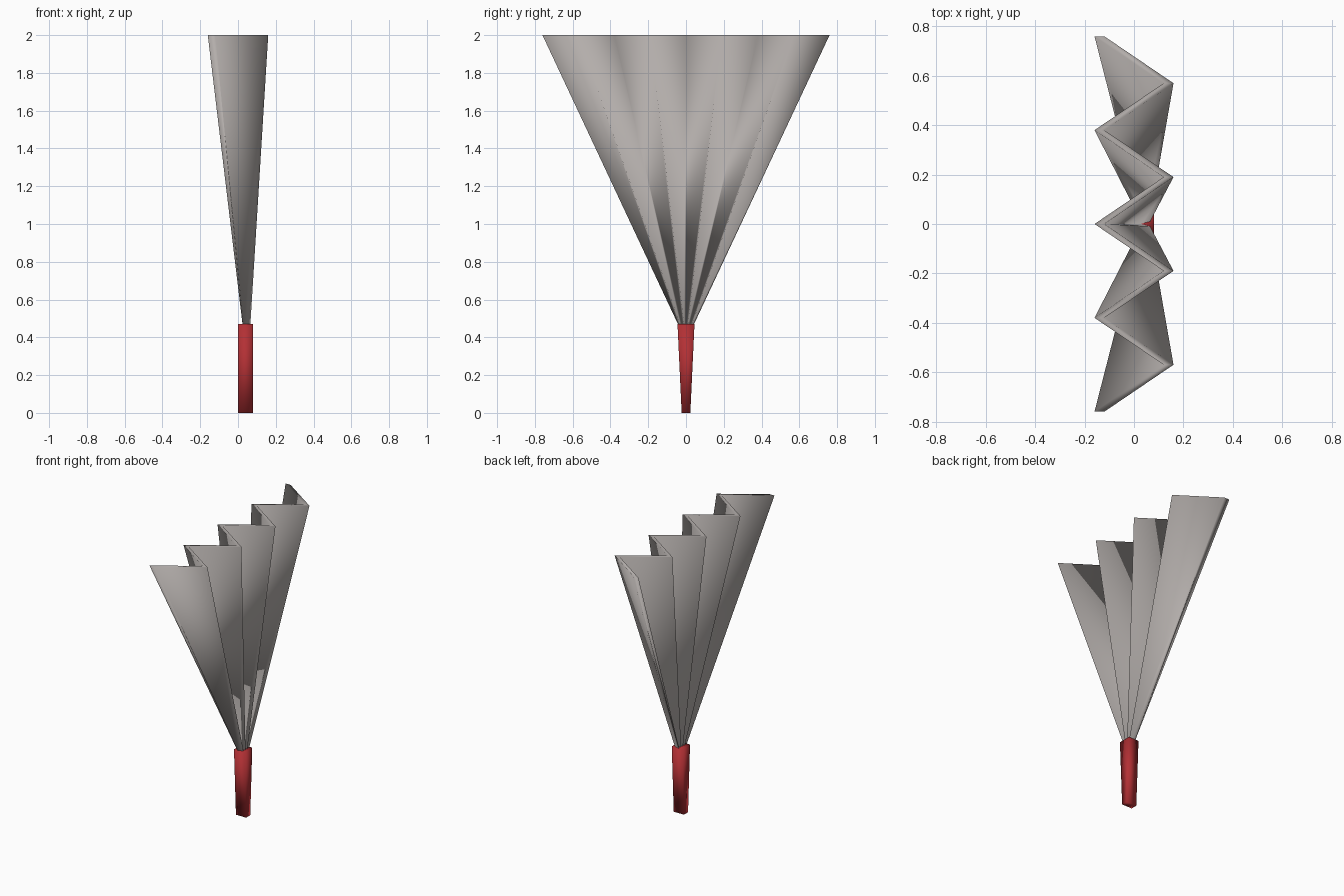
import bpy
import bmesh

cube = bpy.data.objects.get("Cube")
if cube:
    bpy.data.objects.remove(cube, do_unlink=True)


def material(name, colour):
    mat = bpy.data.materials.new(name)
    mat.use_nodes = True
    mat.diffuse_color = (*colour, 1)
    mat.node_tree.nodes["Principled BSDF"].inputs["Base Color"].default_value = (*colour, 1)
    return mat


def loft(name, bottom, top, mat):
    """Closed solid between two rings; each ring is a list of left/right point pairs."""
    bm = bmesh.new()
    rows = [[[bm.verts.new(p) for p in pair] for pair in ring] for ring in (bottom, top)]
    lo, hi = rows
    for i in range(len(lo) - 1):
        for side in (0, 1):
            bm.faces.new((lo[i][side], lo[i + 1][side], hi[i + 1][side], hi[i][side]))
        for row in rows:
            bm.faces.new((row[i][0], row[i][1], row[i + 1][1], row[i + 1][0]))
    for i in (0, -1):
        bm.faces.new((lo[i][0], lo[i][1], hi[i][1], hi[i][0]))
    bmesh.ops.recalc_face_normals(bm, faces=bm.faces)
    mesh = bpy.data.meshes.new(name)
    bm.to_mesh(mesh)
    bm.free()
    mesh.materials.append(mat)
    mesh.shade_smooth()
    obj = bpy.data.objects.new(name, mesh)
    bpy.context.collection.objects.link(obj)


def pleats(z, centre, scale_x, scale_y):
    """Zigzag strip of eight folds, thick along x."""
    ring = []
    for i in range(9):
        x = 0.12 if i % 2 else -0.16
        y = 0.19 * (i - 4) * scale_y
        ring.append([(centre + (x + t) * scale_x, y, z) for t in (0, 0.04)])
    return ring


def bar(z, half):
    return [[(0, y, z), (0.08, y, z)] for y in (-half, half)]


paper = material("warm grey paper", (0.45, 0.42, 0.405))
red = material("red handle", (0.45, 0.03, 0.035))

# Pleated leaf spreading from the handle
loft("pleated_leaf", pleats(0.46, 0.045, 0.125, 0.05), pleats(2.0, 0, 1, 1), paper)

# Tapered handle
loft("handle", bar(0, 0.023), bar(0.47, 0.045), red)
